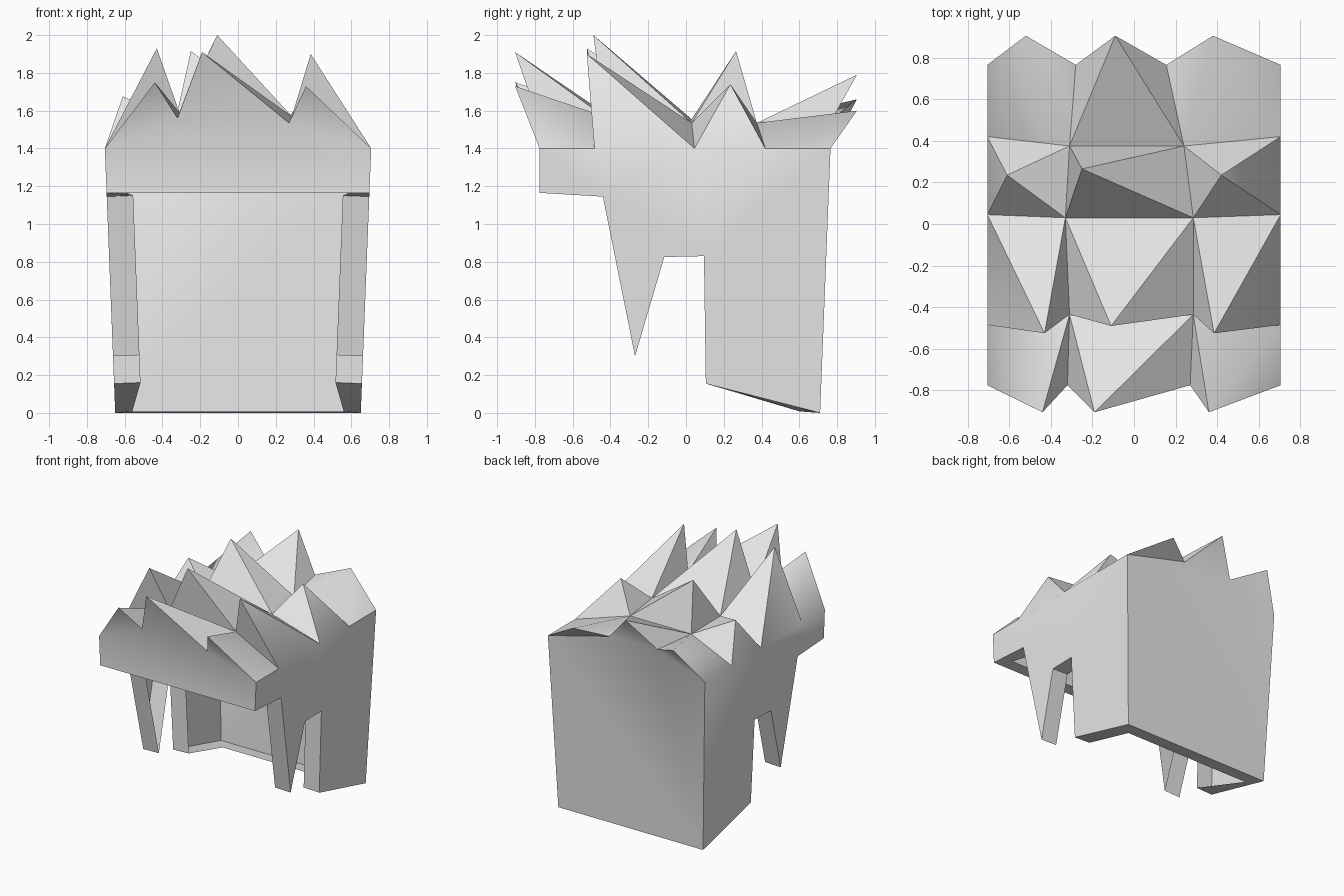
import bpy
import bmesh

cube = bpy.data.objects.get("Cube")
if cube:
    bpy.data.objects.remove(cube, do_unlink=True)

# Single plain grey
grey = bpy.data.materials.new("light_grey")
grey.use_nodes = True
colour = (0.8, 0.8, 0.8, 1)
grey.diffuse_color = colour
grey.node_tree.nodes["Principled BSDF"].inputs["Base Color"].default_value = colour

TOP = 1.4            # height of the shell walls below the spikes
THICKNESS = 0.14     # width of the turned-in rim


def half_width(z):
    """The shell narrows slightly towards the bottom."""
    return 0.65 + 0.055 * z / TOP


# Valleys between spikes, front to back:
# y at the sides, y inside, then (x, z) of the two inner valleys
valleys = [
    (-0.775, -0.775, (-0.32, 1.56), (0.27, 1.535)),
    (-0.485, -0.435, (-0.31, 1.59), (0.285, 1.57)),
    (0.045, 0.03, (-0.33, 1.555), (0.285, 1.535)),
    (0.42, 0.375, (-0.31, 1.535), (0.24, 1.535)),
    (0.765, 0.765, (-0.28, 1.55), (0.155, 1.54)),
]

# Spike tips, one row between each pair of valley rows
tips = [
    [(-0.44, -0.905, 1.75), (-0.19, -0.905, 1.91), (0.36, -0.905, 1.73)],
    [(-0.43, -0.525, 1.93), (-0.11, -0.49, 2.0), (0.385, -0.525, 1.9)],
    [(-0.61, 0.235, 1.675), (-0.25, 0.265, 1.915), (0.42, 0.235, 1.74)],
    [(-0.52, 0.905, 1.66), (-0.09, 0.905, 1.79), (0.38, 0.905, 1.6)],
]

# Lower outline of each side wall, front to back, as (y, z)
side_outline = [
    (-0.775, 1.165), (-0.44, 1.145), (-0.27, 0.3), (-0.115, 0.825),
    (0.095, 0.83), (0.105, 0.155), (0.71, 0.0),
]

bm = bmesh.new()

# Grid of valley points
grid = []
for y_side, y_in, left, right in valleys:
    w = half_width(TOP)
    points = [(-w, y_side, TOP), (left[0], y_in, left[1]),
              (right[0], y_in, right[1]), (w, y_side, TOP)]
    grid.append([bm.verts.new(p) for p in points])

# Four-sided spike over every grid cell
for r, row in enumerate(tips):
    for c, tip_point in enumerate(row):
        tip = bm.verts.new(tip_point)
        ring = [grid[r][c], grid[r][c + 1], grid[r + 1][c + 1], grid[r + 1][c]]
        for a, b in zip(ring, ring[1:] + ring[:1]):
            bm.faces.new((a, b, tip))

# Side walls with the pointed locks
lower = {}
for side, column in ((-1, 0), (1, 3)):
    lower[side] = [bm.verts.new((side * half_width(z), y, z)) for y, z in side_outline]
    wall = lower[side] + [row[column] for row in reversed(grid)]
    bm.faces.new(wall if side > 0 else wall[::-1])

# Front fringe and back wall
bm.faces.new([lower[-1][0], lower[1][0]] + grid[0][::-1])
bm.faces.new([lower[1][-1], lower[-1][-1]] + grid[-1])
bm.normal_update()

mesh = bpy.data.meshes.new("spiky_hair")
bm.to_mesh(mesh)
bm.free()
mesh.materials.append(grey)
hair = bpy.data.objects.new("spiky_hair", mesh)
bpy.context.collection.objects.link(hair)

bpy.ops.object.select_all(action='DESELECT')
hair.select_set(True)
bpy.context.view_layer.objects.active = hair

# Rim turned inward around the open edge
rim = hair.modifiers.new("rim", 'SOLIDIFY')
rim.thickness = THICKNESS
rim.offset = -1
rim.use_rim = True
rim.use_rim_only = True
bpy.ops.object.modifier_apply(modifier=rim.name)
bpy.ops.object.shade_smooth_by_angle(angle=0.8)
